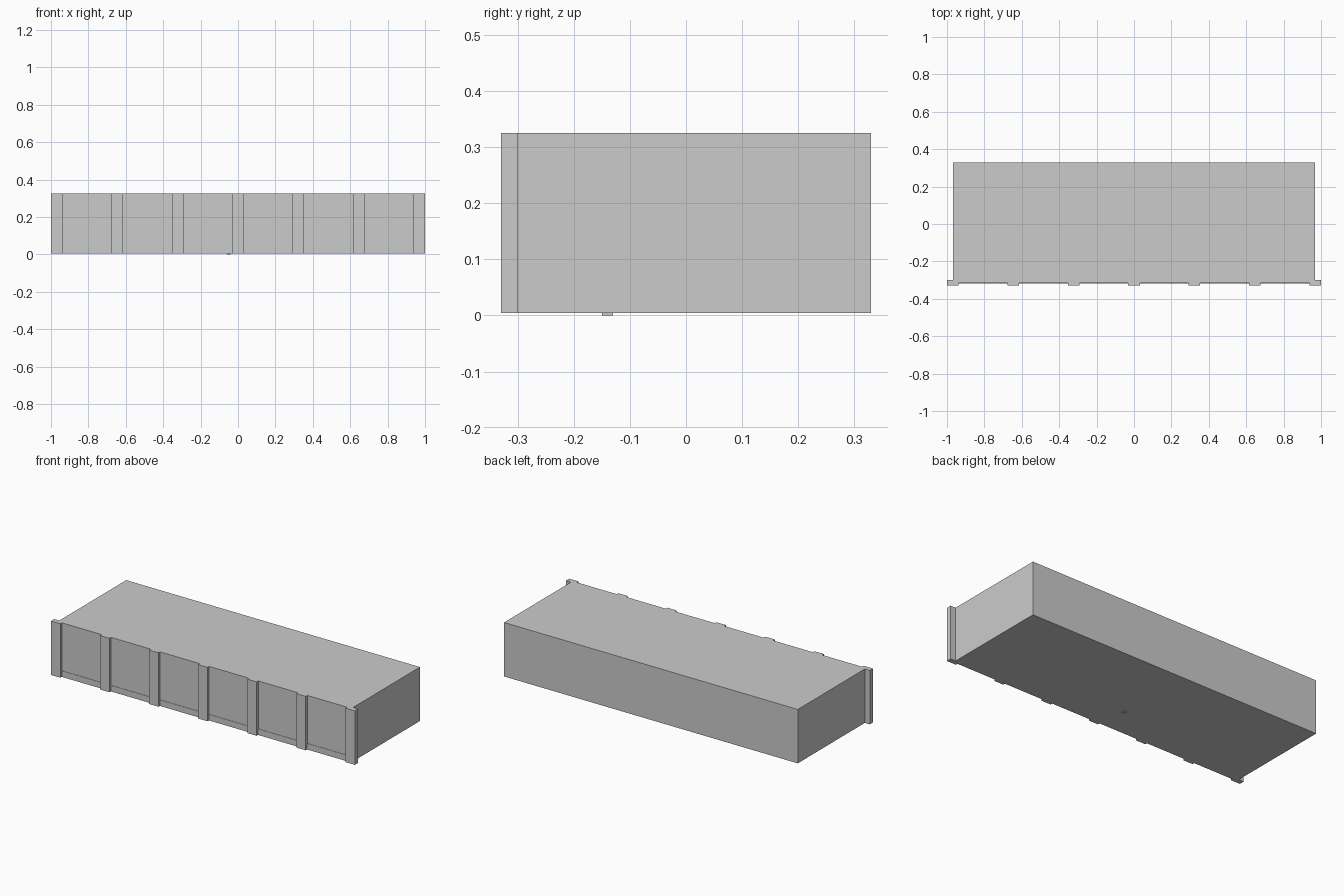
import bpy

if "Cube" in bpy.data.objects:
    bpy.data.objects.remove(bpy.data.objects["Cube"])

Z0, Z1 = 0.004, 0.325      # underside and roof height
FRONT = -0.315             # facade plane


def box(name, x, y, z):
    """Axis-aligned box from (min, max) ranges."""
    bpy.ops.mesh.primitive_cube_add(size=1, location=[(a + b) / 2 for a, b in (x, y, z)])
    ob = bpy.context.object
    ob.name = name
    ob.scale = [b - a for a, b in (x, y, z)]
    bpy.ops.object.transform_apply(location=False, rotation=False, scale=True)
    return ob


# Main building block
box("storey_block", (-0.967, 0.967), (FRONT, 0.33), (Z0, Z1))

# Corner posts wrapping the front corners
for side, x in (("left", (-1.0, -0.939)), ("right", (0.939, 1.0))):
    box(f"corner_post_{side}", x, (-0.33, -0.30), (Z0, Z1))

# Evenly spaced pilasters between the corner posts
pitch = 0.969 / 3
for i in range(-2, 3):
    c = i * pitch
    box(f"pilaster_{i + 3}", (c - 0.031, c + 0.031), (-0.33, FRONT + 0.005), (Z0, Z1))

# Slightly raised plinth strip at the foot of each bay
for i in range(6):
    c = (i - 2.5) * pitch
    w = pitch / 2 - 0.031
    box(f"bay_plinth_{i + 1}", (c - w, c + w), (FRONT - 0.002, FRONT + 0.005), (Z0, 0.04))

# Small locating pad under the block
box("under_pad", (-0.06, -0.04), (-0.15, -0.13), (0.0, Z0 + 0.002))
